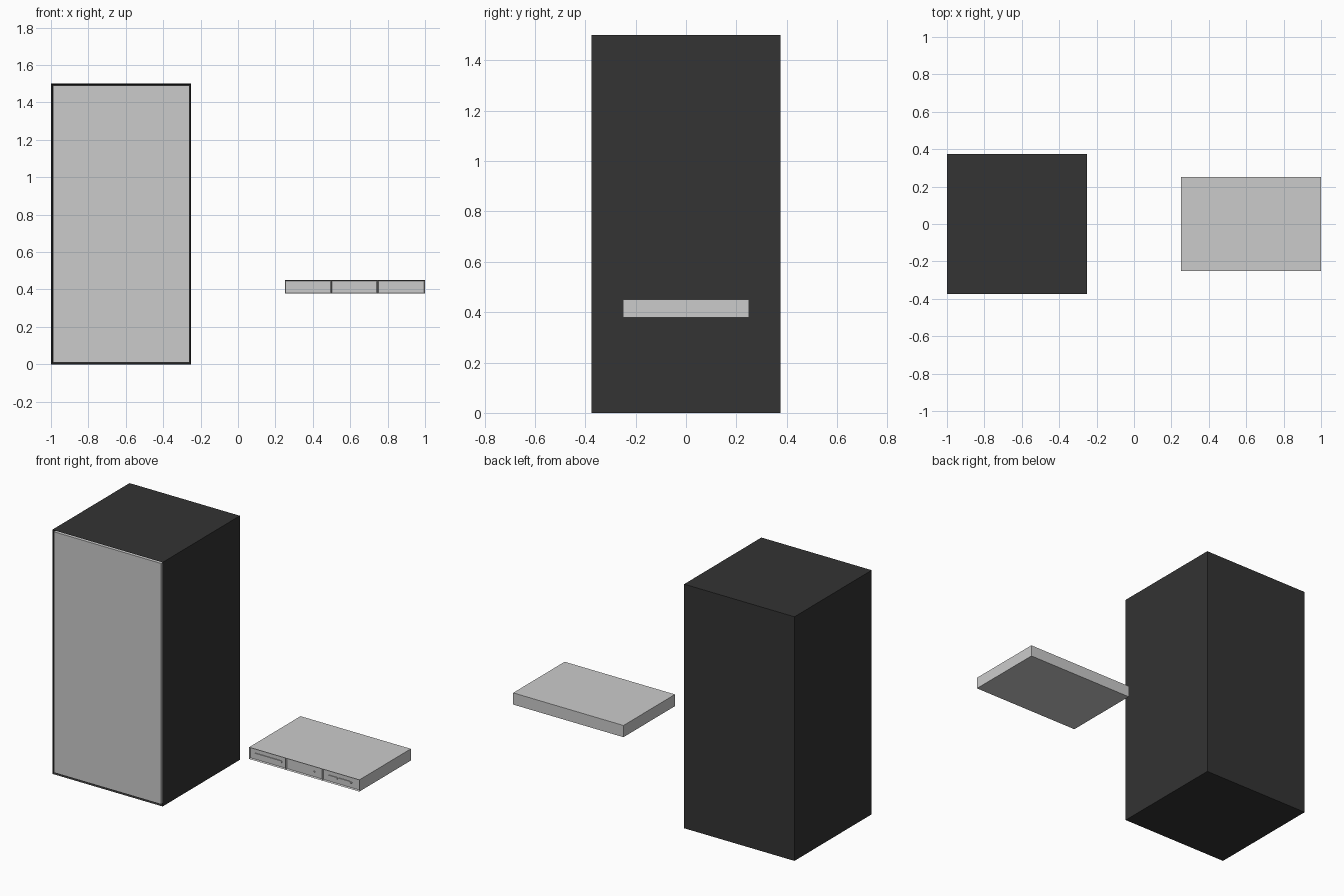
import bpy, bmesh
from math import cos, sin, pi
from mathutils import Vector

if "Cube" in bpy.data.objects:
    bpy.data.objects.remove(bpy.data.objects["Cube"])


def make_object(name, bm, mat=None):
    bmesh.ops.recalc_face_normals(bm, faces=bm.faces)
    mesh = bpy.data.meshes.new(name)
    bm.to_mesh(mesh)
    bm.free()
    ob = bpy.data.objects.new(name, mesh)
    bpy.context.collection.objects.link(ob)
    if mat:
        mesh.materials.append(mat)
    return ob


def box(lo, hi):
    lo, hi = Vector(lo), Vector(hi)
    bm = bmesh.new()
    bmesh.ops.create_cube(bm, size=1)
    for v in bm.verts:
        v.co = Vector((v.co[i] + 0.5) * (hi[i] - lo[i]) + lo[i] for i in range(3))
    return bm


def front_faces(bm):
    bm.normal_update()
    return [f for f in bm.faces if f.normal.y < -0.9]


def capsule(name, x0, x1, z, r, y0, y1, n=8):
    """Rounded bar lying along x, extruded from y0 to y1."""
    bm = bmesh.new()
    pts = []
    for cx, start in ((x1 - r, -pi / 2), (x0 + r, pi / 2)):
        pts += [(cx + r * cos(start + pi * i / n), y0, z + r * sin(start + pi * i / n))
                for i in range(n + 1)]
    face = bm.faces.new([bm.verts.new(p) for p in pts])
    ext = bmesh.ops.extrude_face_region(bm, geom=[face])["geom"]
    bmesh.ops.translate(bm, vec=(0, y1 - y0, 0),
                        verts=[g for g in ext if isinstance(g, bmesh.types.BMVert)])
    bmesh.ops.remove_doubles(bm, verts=bm.verts, dist=1e-5)
    return make_object(name, bm)


dark = bpy.data.materials.new("dark_metal")
dark.diffuse_color = (0.033, 0.033, 0.033, 1)
dark.use_nodes = True
dark.node_tree.nodes["Principled BSDF"].inputs["Base Color"].default_value = dark.diffuse_color

# Cabinet shell: shallow recess in the front that holds the door
shell = box((-1, -0.375, 0), (-0.25, 0.375, 1.5))
bmesh.ops.inset_individual(shell, faces=front_faces(shell), thickness=0.01)
door_face = min(front_faces(shell), key=lambda f: abs(f.calc_center_median().x + 0.625)
                + abs(f.calc_center_median().z - 0.75) - f.calc_area())
bmesh.ops.translate(shell, vec=(0, 0.02, 0), verts=door_face.verts)
make_object("cabinet_shell", shell, dark)

# Door filling the recess
make_object("cabinet_door", box((-0.99, -0.374, 0.01), (-0.26, -0.355, 1.49)))

# Rack unit: wide flat case with three recessed bays in front
unit = box((0.25, -0.25, 0.378), (1, 0.25, 0.45))
for x in (0.498, 0.746):
    bmesh.ops.bisect_plane(unit, geom=unit.verts[:] + unit.edges[:] + unit.faces[:],
                           plane_co=(x, 0, 0), plane_no=(1, 0, 0))
bmesh.ops.inset_individual(unit, faces=front_faces(unit), thickness=0.006)
for f in front_faces(unit):
    if all(0.38 < v.co.z < 0.448 for v in f.verts):
        bmesh.ops.translate(unit, vec=(0, 0.01, 0), verts=f.verts)
make_object("rack_unit_case", unit)

# Bay fittings: long slot bar, two short bars and small buttons
for name, x0, x1, r in (("long_slot", 0.277, 0.468, 0.008),
                        ("short_slot_left", 0.779, 0.846, 0.007),
                        ("short_slot_right", 0.852, 0.935, 0.007)):
    capsule(name, x0, x1, 0.413, r, -0.239, -0.245)
for name, x, y in (("bay_button", 0.688, -0.245), ("slot_button", 0.94, -0.247)):
    capsule(name, x - 0.005, x + 0.005, 0.413, 0.004, -0.239, y)
